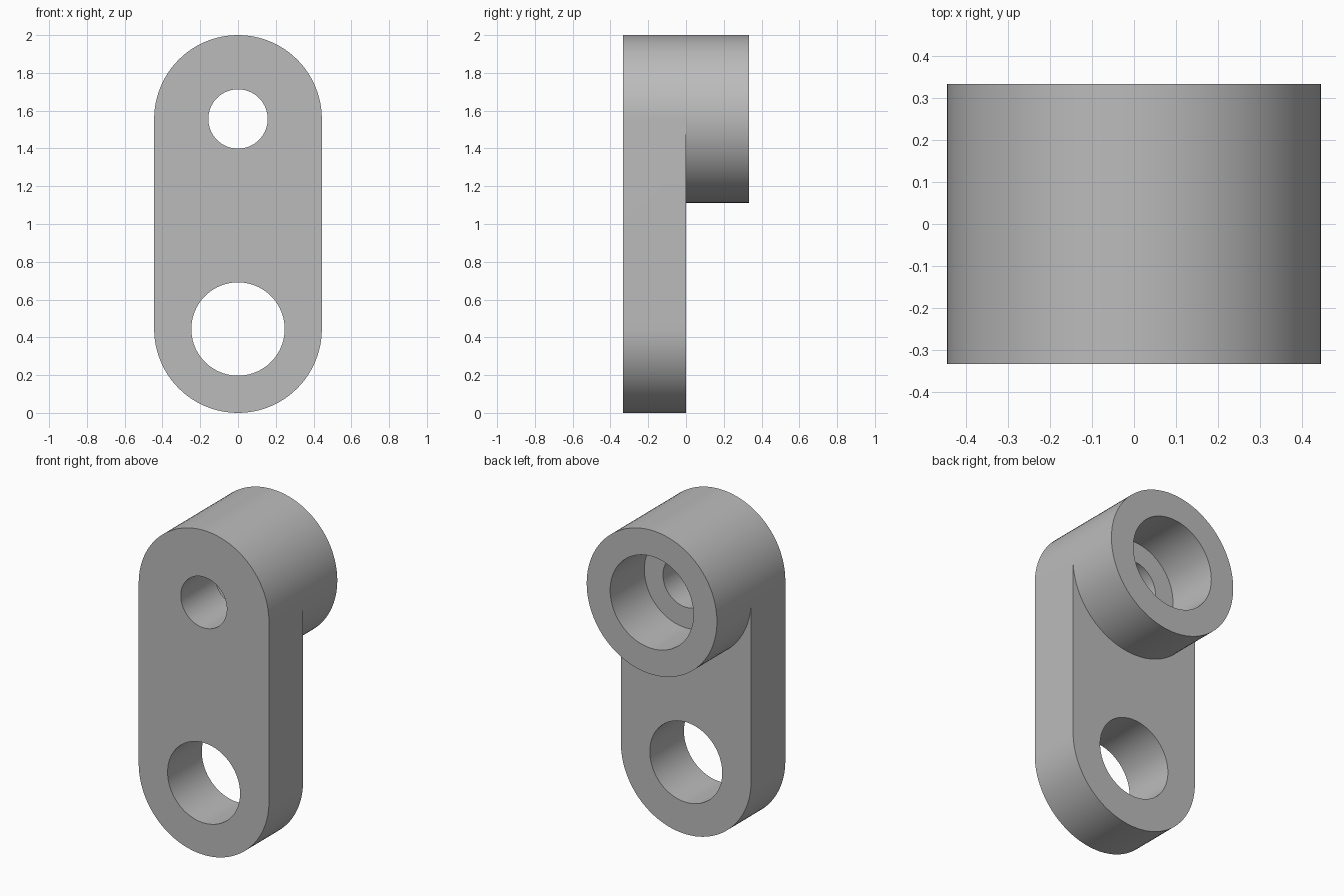
import bpy, bmesh
from math import sin, cos, pi, radians

old = bpy.data.objects.get("Cube")
if old:
    bpy.data.objects.remove(old)

R = 0.444                  # outer radius of link and boss
LOW, HIGH = R, 2 - R       # heights of the two bore axes
FRONT, MID, BACK = -0.333, 0.0, 0.333
SEG = 48                   # segments per half circle

bm = bmesh.new()


def arc(radius, z, start, end, count):
    """Points (x, z) along an arc, both ends included."""
    return [(radius * cos(start + (end - start) * i / count),
             z + radius * sin(start + (end - start) * i / count))
            for i in range(count + 1)]


def circle(radius, z):
    return arc(radius, z, 0, 2 * pi, 2 * SEG)[:-1]


def ring(points, y):
    return [bm.verts.new((x, y, z)) for x, z in points]


def wall(points, y0, y1):
    """Smooth closed side wall swept along y."""
    a, b = ring(points, y0), ring(points, y1)
    for i in range(len(a)):
        j = (i + 1) % len(a)
        bm.faces.new((a[i], a[j], b[j], b[i])).smooth = True


def cap(y, *loops):
    """Flat face bounded by an outer loop and any holes."""
    edges = []
    for points in loops:
        v = ring(points, y)
        edges += [bm.edges.new((v[i - 1], v[i])) for i in range(len(v))]
    bmesh.ops.triangle_fill(bm, edges=edges, use_beauty=True, normal=(0, 1, 0))


upper = arc(R, HIGH, 0, pi, SEG)
lower = arc(R, LOW, pi, 2 * pi, SEG)
boss_under = arc(R, HIGH, 2 * pi, pi, SEG)
link = upper + lower
boss = circle(R, HIGH)
big_hole = circle(0.247, LOW)
small_hole = circle(0.157, HIGH)
counterbore = circle(0.284, HIGH)

# Outer walls of the link and the boss
wall(link, FRONT, MID)
wall(boss, MID, BACK)

# Bores
wall(big_hole, FRONT, MID)
wall(small_hole, FRONT, MID)
wall(counterbore, MID, BACK)

# Front face, link back face, counterbore floor and boss end face
cap(FRONT, link, big_hole, small_hole)
cap(MID, boss_under + lower, big_hole)
cap(MID, counterbore, small_hole)
cap(BACK, boss, counterbore)

bmesh.ops.remove_doubles(bm, verts=bm.verts, dist=0.0001)
bmesh.ops.recalc_face_normals(bm, faces=bm.faces)

mesh = bpy.data.meshes.new("link_arm")
bm.to_mesh(mesh)
bm.free()
link_arm = bpy.data.objects.new("link_arm", mesh)
bpy.context.collection.objects.link(link_arm)

# Plain grey finish
grey = bpy.data.materials.new("plain_grey")
grey.use_nodes = True
colour = (0.5, 0.5, 0.5, 1)
grey.diffuse_color = colour
grey.node_tree.nodes["Principled BSDF"].inputs["Base Color"].default_value = colour
mesh.materials.append(grey)

bpy.context.view_layer.objects.active = link_arm
link_arm.select_set(True)
bpy.ops.object.shade_smooth_by_angle(angle=radians(30))
